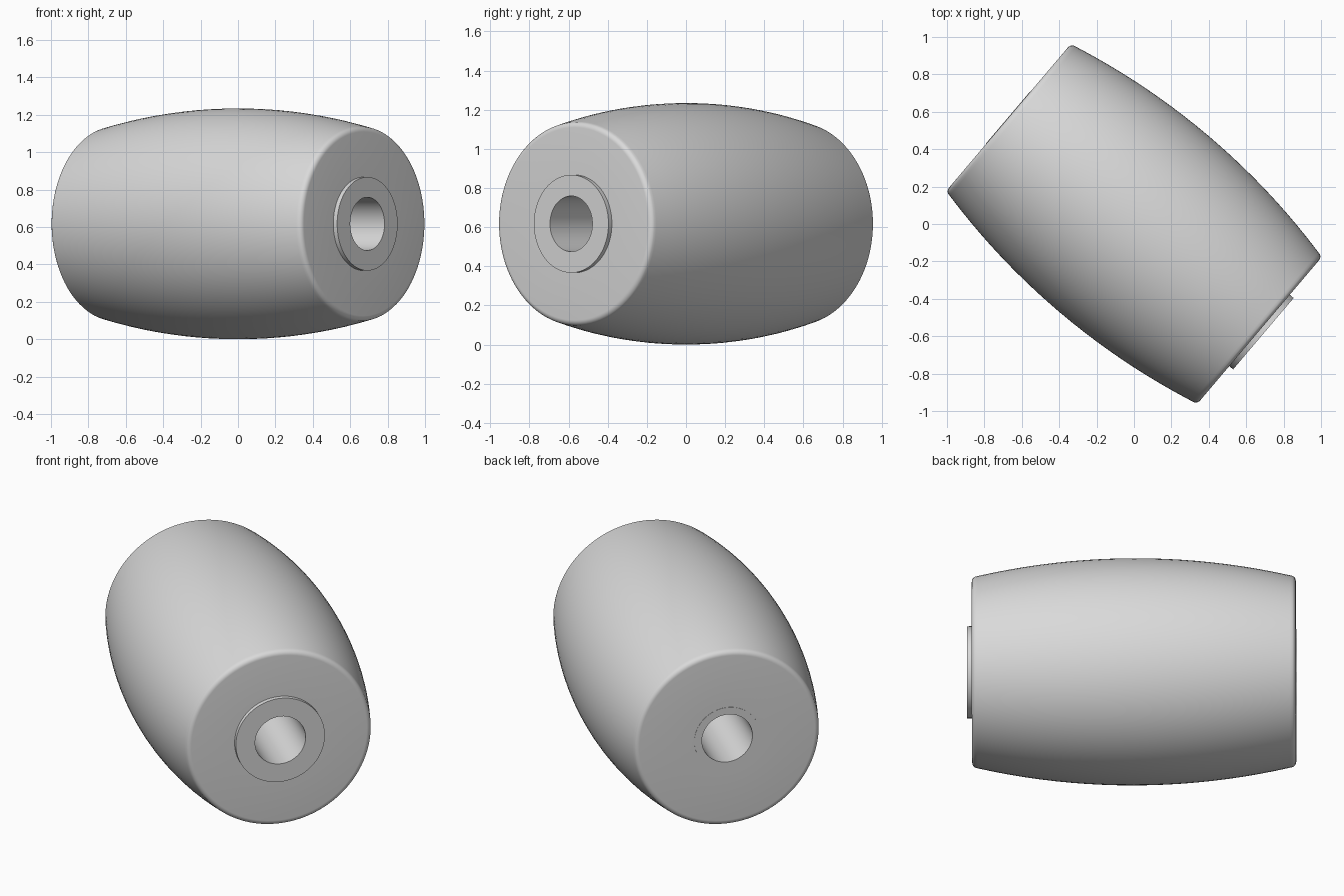
import bpy, bmesh, math
from mathutils import Matrix, Vector

cube = bpy.data.objects.get("Cube")
if cube:
    bpy.data.objects.remove(cube, do_unlink=True)

HALF = 0.88       # half length of the barrel
MID = 0.617       # radius at the middle
END = 0.522       # radius near the ends
FILLET = 0.03
BORE = 0.142
SLEEVE = 0.184
FLANGE = 0.25

grey = bpy.data.materials.new("plain_grey")
grey.use_nodes = True
color = (0.7, 0.7, 0.7, 1)
grey.diffuse_color = color
grey.node_tree.nodes["Principled BSDF"].inputs["Base Color"].default_value = color


def lathe(name, profile, steps=96):
    """Spin a closed profile of (along, radius) points round the long axis."""
    bm = bmesh.new()
    verts = [bm.verts.new((x, 0, r)) for x, r in profile]
    edges = [bm.edges.new((v, verts[i - 1])) for i, v in enumerate(verts)]
    bmesh.ops.spin(bm, geom=verts + edges, cent=(0, 0, 0), axis=(1, 0, 0),
                   angle=math.tau, steps=steps)
    bmesh.ops.remove_doubles(bm, verts=bm.verts, dist=0.0002)
    bmesh.ops.recalc_face_normals(bm, faces=bm.faces)
    # Turn the axis towards the front left and lift it off the ground
    turn = Matrix.Rotation(math.radians(-40.3), 4, "Z")
    bm.transform(Matrix.Translation(Vector((0, 0, MID))) @ turn)
    mesh = bpy.data.meshes.new(name)
    bm.to_mesh(mesh)
    bm.free()
    mesh.materials.append(grey)
    obj = bpy.data.objects.new(name, mesh)
    bpy.context.collection.objects.link(obj)
    bpy.ops.object.select_all(action="DESELECT")
    obj.select_set(True)
    bpy.context.view_layer.objects.active = obj
    bpy.ops.object.shade_smooth_by_angle(angle=math.radians(30))
    return obj


# Barrel: bulging side, rounded rims, flat ends
reach = HALF - FILLET
drop = MID - END
arc_radius = (reach ** 2 + drop ** 2) / (2 * drop)
side = []
for i in range(21):
    x = reach * (i / 10 - 1)
    side.append((x, MID - arc_radius + math.sqrt(arc_radius ** 2 - x * x)))
tilt = math.asin(reach / arc_radius)
rim = []
for i in range(1, 7):
    a = tilt + (math.pi / 2 - tilt) * i / 6
    rim.append((reach + FILLET * math.sin(a), END - FILLET * (1 - math.cos(a))))
rim[-1] = (HALF, rim[-1][1])
left_rim = [(-x, r) for x, r in reversed(rim)]
lathe("barrel_body", [(-HALF, SLEEVE)] + left_rim + side + rim + [(HALF, SLEEVE)])

# Hollow sleeve through the barrel, with a flange at the front end
face = HALF + 0.027
back = -HALF - 0.002
lathe("flanged_sleeve", [
    (back, BORE), (back, SLEEVE), (HALF - 0.01, SLEEVE),
    (HALF - 0.01, FLANGE), (face, FLANGE), (face, BORE)])
